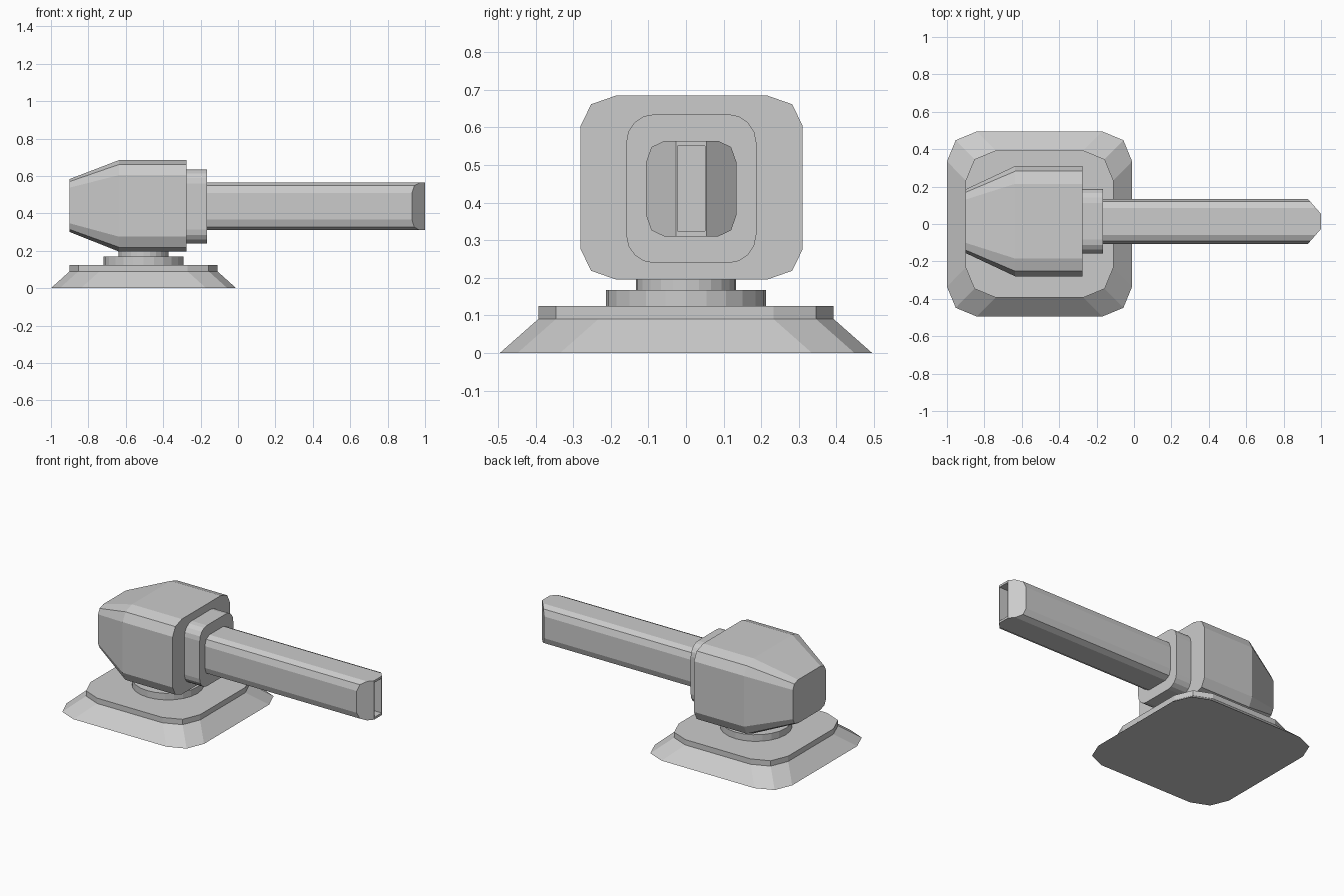
import bpy, bmesh
from math import cos, sin, pi
from mathutils import Vector

if "Cube" in bpy.data.objects:
    bpy.data.objects.remove(bpy.data.objects["Cube"])


def rounded_rect(cu, cv, hu, hv, ru, rv, segs):
    """Counter-clockwise rectangle outline with segmented corners."""
    pts = []
    for i, (su, sv) in enumerate([(1, 1), (-1, 1), (-1, -1), (1, -1)]):
        for k in range(segs + 1):
            a = (i + k / segs) * pi / 2
            pts.append((cu + su * (hu - ru) + ru * cos(a),
                        cv + sv * (hv - rv) + rv * sin(a)))
    return pts


def along_x(x, pts):
    return [(x, u, v) for u, v in pts]


def along_z(z, pts):
    return [(u, v, z) for u, v in pts]


def loft(rings):
    """Closed solid skinned through rings with equal point counts."""
    bm = bmesh.new()
    loops = [[bm.verts.new(p) for p in ring] for ring in rings]
    for a, b in zip(loops, loops[1:]):
        for i in range(len(a)):
            j = (i + 1) % len(a)
            bm.faces.new((a[i], a[j], b[j], b[i]))
    bm.faces.new(loops[0][::-1])
    bm.faces.new(loops[-1])
    return bm


def finish(name, bm):
    bmesh.ops.recalc_face_normals(bm, faces=bm.faces[:])
    mesh = bpy.data.meshes.new(name)
    bm.to_mesh(mesh)
    bm.free()
    bpy.context.collection.objects.link(bpy.data.objects.new(name, mesh))


# Sloped base plate with a low vertical lip
BX = -0.505
foot = rounded_rect(BX, 0, 0.495, 0.495, 0.16, 0.16, 2)
deck = rounded_rect(BX, 0, 0.395, 0.393, 0.16, 0.16, 2)
finish("base_plate", loft([along_z(0, foot), along_z(0.09, deck), along_z(0.125, deck)]))

# Two-step swivel
for name, r, z0, z1 in [("swivel_lower", 0.213, 0.124, 0.168),
                        ("swivel_upper", 0.133, 0.167, 0.21)]:
    ring = [(BX + r * cos(i * pi / 12), r * sin(i * pi / 12)) for i in range(24)]
    finish(name, loft([along_z(z0, ring), along_z(z1, ring)]))

# Housing tapering towards the back
full = rounded_rect(0.015, 0.44, 0.295, 0.245, 0.095, 0.08, 2)
S = 0.578
rear = rounded_rect(0.015, 0.442, 0.295 * S, 0.245 * S, 0.095 * S, 0.08 * S, 2)
finish("housing", loft([along_x(-0.9, rear), along_x(-0.635, full), along_x(-0.275, full)]))

# Collar around the barrel root
collar = rounded_rect(0.014, 0.437, 0.173, 0.198, 0.075, 0.075, 4)
finish("collar", loft([along_x(-0.28, collar), along_x(-0.165, collar)]))

# Barrel, its muzzle cut to a wedge
BY, BZ = 0.014, 0.437
section = rounded_rect(BY, BZ, 0.12, 0.127, 0.048, 0.056, 2)
bm = loft([along_x(-0.17, section), along_x(1.0, section)])
for s in (1, -1):
    cut = bmesh.ops.bisect_plane(
        bm, geom=bm.verts[:] + bm.edges[:] + bm.faces[:],
        plane_co=Vector((0.93, BY + s * 0.12, BZ)),
        plane_no=Vector((0.08, s * 0.07, 0)), clear_outer=True)
    rim = [e for e in cut["geom_cut"] if isinstance(e, bmesh.types.BMEdge)]
    bmesh.ops.edgeloop_fill(bm, edges=rim)
bmesh.ops.recalc_face_normals(bm, faces=bm.faces[:])

# Slot sunk into the muzzle tip
tip = max(bm.faces, key=lambda f: f.calc_center_median().x)
bmesh.ops.inset_individual(bm, faces=[tip], thickness=0.004)
for v in tip.verts:
    v.co.z = BZ + (0.113 if v.co.z > BZ else -0.113)
slot = bmesh.ops.extrude_face_region(bm, geom=[tip])["geom"]
bmesh.ops.delete(bm, geom=[tip], context='FACES_ONLY') if tip.is_valid else None
for v in slot:
    if isinstance(v, bmesh.types.BMVert):
        v.co.x -= 0.2
finish("barrel", bm)
